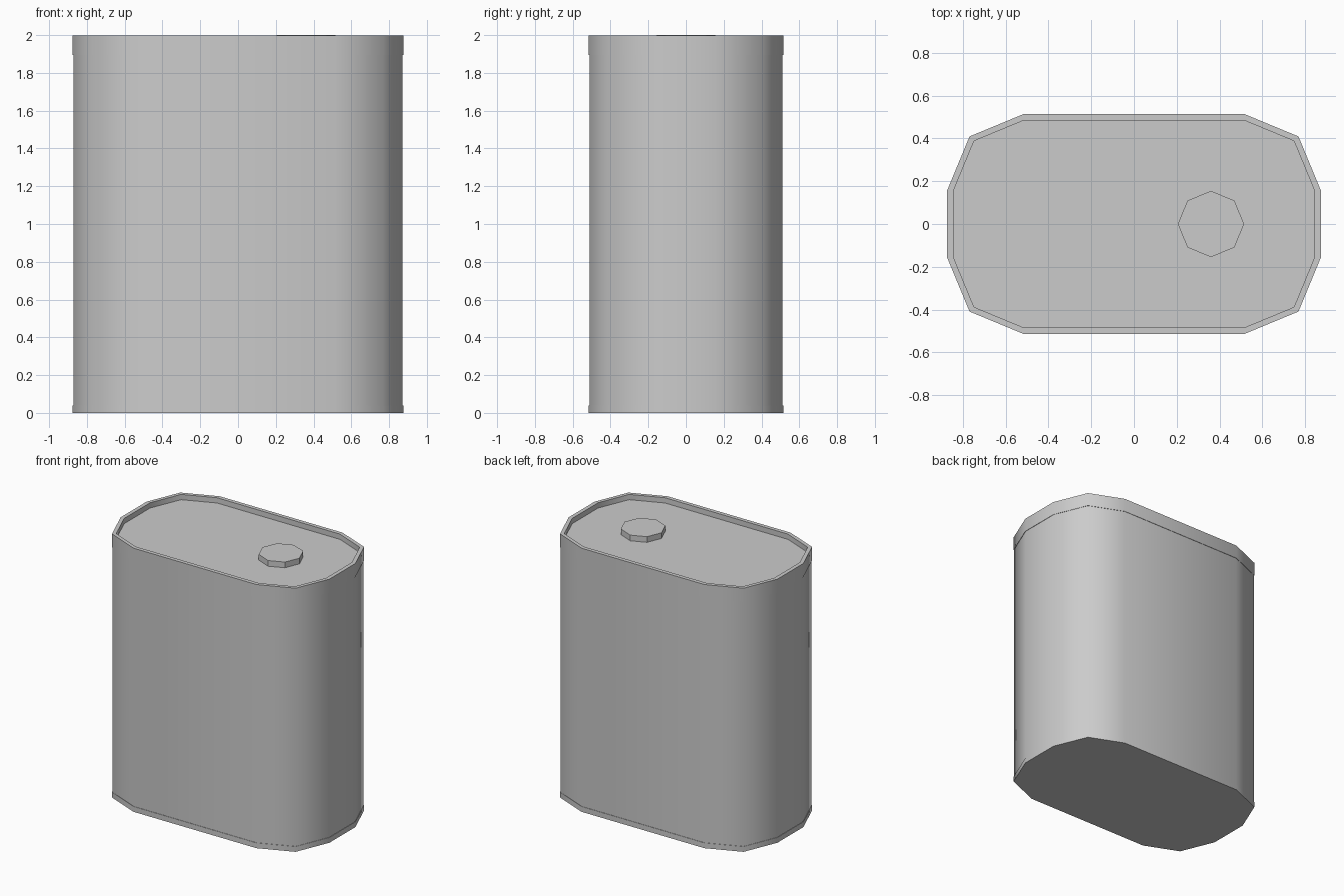
import bpy, bmesh
from math import cos, sin, radians, pi

if "Cube" in bpy.data.objects:
    bpy.data.objects.remove(bpy.data.objects["Cube"])


def outline(r):
    # Rounded rectangle: two segments per corner
    pts = []
    for i, (sx, sy) in enumerate([(1, 1), (-1, 1), (-1, -1), (1, -1)]):
        for k in range(3):
            a = radians(90 * i + 45 * k)
            pts.append((sx * 0.515 + r * cos(a), sy * 0.155 + r * sin(a)))
    return pts


def octagon(r):
    return [(0.36 + r * cos(k * pi / 4), r * sin(k * pi / 4)) for k in range(8)]


def loft(name, shape, rings, cap_start=False, cap_end=False, smooth=True):
    # Skin between stacked outlines given as (radius, height)
    bm = bmesh.new()
    loops = [[bm.verts.new((x, y, z)) for x, y in shape(r)] for r, z in rings]
    for lo, hi in zip(loops, loops[1:]):
        n = len(lo)
        for i in range(n):
            j = (i + 1) % n
            bm.faces.new((lo[i], lo[j], hi[j], hi[i]))
    if cap_start:
        bm.faces.new(loops[0][::-1])
    if cap_end:
        bm.faces.new(loops[-1])
    mesh = bpy.data.meshes.new(name)
    bm.to_mesh(mesh)
    bm.free()
    ob = bpy.data.objects.new(name, mesh)
    bpy.context.collection.objects.link(ob)
    if smooth:
        bpy.ops.object.select_all(action='DESELECT')
        ob.select_set(True)
        bpy.context.view_layer.objects.active = ob
        bpy.ops.object.shade_smooth_by_angle(angle=radians(50))
    return ob


# Bottom band with floor
loft("base_band", outline, [(0.36, 0), (0.36, 0.04), (0.357, 0.04)], cap_start=True)
# Main wall
loft("can_body", outline, [(0.357, 0.04), (0.357, 1.895)])
# Raised rim and the recessed lid inside it
loft("rim_and_lid", outline,
     [(0.357, 1.895), (0.36, 1.895), (0.36, 1.997), (0.33, 1.997), (0.33, 1.957)],
     cap_end=True)
# Faceted filler cap
loft("filler_cap", octagon, [(0.155, 1.957), (0.155, 2.0)], cap_end=True, smooth=False)
